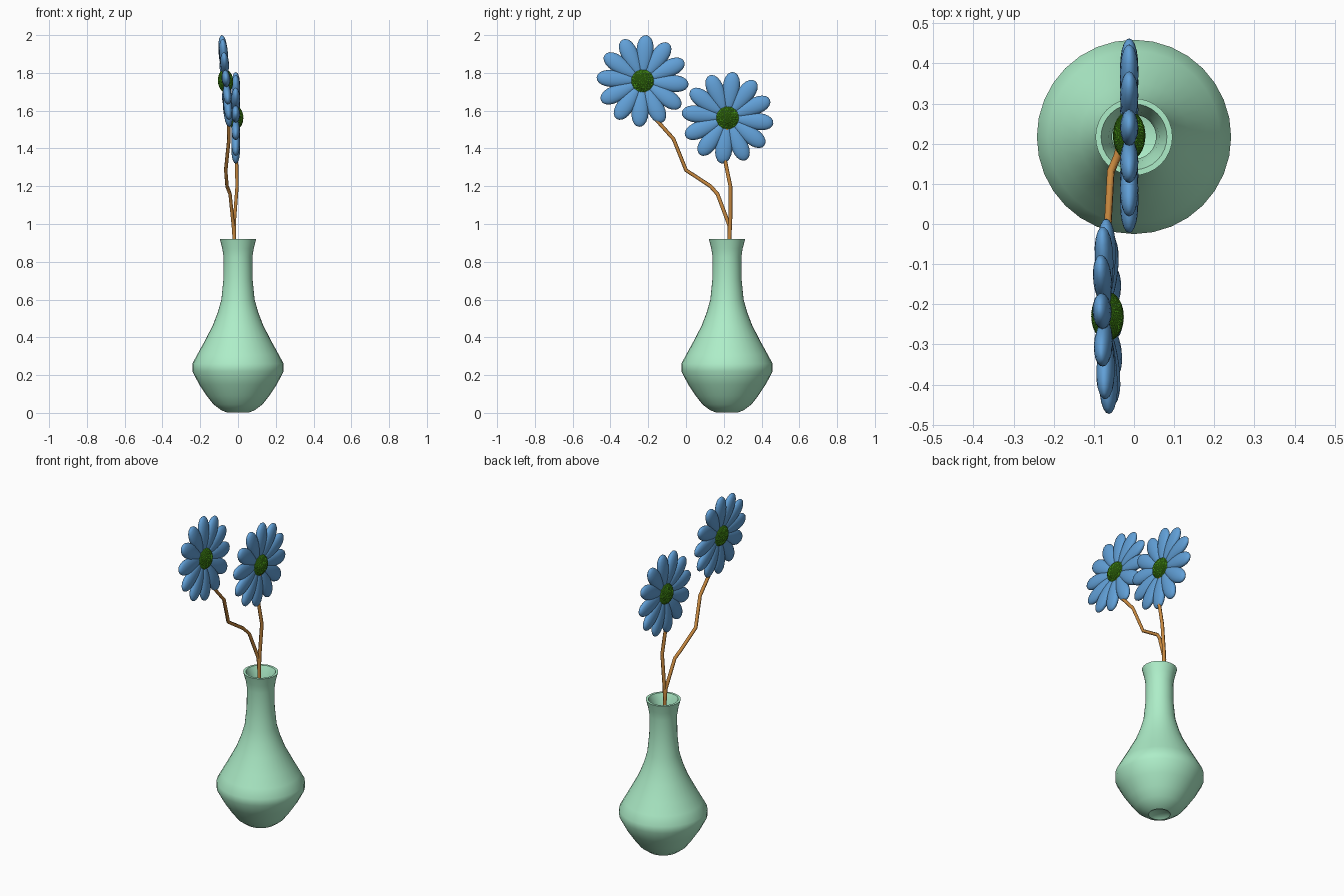
import bpy, bmesh, math
from mathutils import Matrix, Vector

if "Cube" in bpy.data.objects:
    bpy.data.objects.remove(bpy.data.objects["Cube"])


def material(name, rgb):
    m = bpy.data.materials.new(name)
    m.diffuse_color = (*rgb, 1)
    m.use_nodes = True
    m.node_tree.nodes["Principled BSDF"].inputs["Base Color"].default_value = m.diffuse_color
    return m


GLAZE = material("glaze", (0.42, 0.85, 0.58))
BLUE = material("petal_blue", (0.12, 0.35, 0.68))
GREEN = material("seed_green", (0.07, 0.32, 0.01))
BROWN = material("stem_brown", (0.58, 0.25, 0.05))


def finish(name, bm, mat, smooth=True):
    bmesh.ops.recalc_face_normals(bm, faces=bm.faces[:])
    me = bpy.data.meshes.new(name)
    bm.to_mesh(me)
    bm.free()
    me.materials.append(mat)
    for p in me.polygons:
        p.use_smooth = smooth
    ob = bpy.data.objects.new(name, me)
    bpy.context.collection.objects.link(ob)
    return ob


# Vase: closed profile with outer wall, rounded lip and inner wall
def vase(center, segs=32):
    profile = [(0, 0.018), (0.045, 0.014), (0.06, 0.003), (0.09, 0.015), (0.13, 0.045),
               (0.165, 0.09), (0.205, 0.15), (0.242, 0.22), (0.242, 0.26), (0.215, 0.31),
               (0.182, 0.37), (0.135, 0.46), (0.108, 0.53), (0.088, 0.6), (0.077, 0.71),
               (0.076, 0.825), (0.083, 0.87), (0.096, 0.92), (0.082, 0.92), (0.063, 0.87),
               (0.055, 0.82), (0.056, 0.71), (0.066, 0.6), (0.113, 0.46), (0.16, 0.37),
               (0.218, 0.26), (0.218, 0.22), (0.145, 0.1), (0.08, 0.045), (0, 0.035)]
    bm = bmesh.new()
    vs = [bm.verts.new((r, 0, z)) for r, z in profile]
    edges = [bm.edges.new(p) for p in zip(vs, vs[1:])]
    bmesh.ops.spin(bm, geom=vs + edges, cent=(0, 0, 0), axis=(0, 0, 1),
                   angle=math.tau, steps=segs, use_merge=True)
    bmesh.ops.remove_doubles(bm, verts=bm.verts[:], dist=1e-5)
    ob = finish("vase", bm, GLAZE)
    ob.location = center
    bpy.context.view_layer.objects.active = ob
    ob.select_set(True)
    bpy.ops.object.shade_smooth_by_angle(angle=math.radians(50))
    ob.select_set(False)


# Stem: bevelled poly curve
def stem(name, pts):
    cu = bpy.data.curves.new(name, 'CURVE')
    cu.dimensions = '3D'
    cu.bevel_depth = 0.01
    cu.bevel_resolution = 1
    cu.use_fill_caps = True
    sp = cu.splines.new('POLY')
    sp.points.add(len(pts) - 1)
    for p, co in zip(sp.points, pts):
        p.co = (*co, 1)
    cu.materials.append(BROWN)
    bpy.context.collection.objects.link(bpy.data.objects.new(name, cu))


# Flower: ring of puffy teardrop petals around a pebbled seed disc, facing +x
def flower(name, center, tilt, yaw, spin, count=12):
    place = (Matrix.Translation(center) @ Matrix.Rotation(yaw, 4, 'Z')
             @ Matrix.Rotation(tilt, 4, 'Y'))
    bm = bmesh.new()
    for i in range(count):
        new = bmesh.ops.create_uvsphere(bm, u_segments=16, v_segments=12, radius=1)["verts"]
        turn = Matrix.Rotation(spin + i * math.tau / count, 4, 'X')
        for v in new:
            x, y, z = v.co
            taper = 1 + 0.3 * z
            v.co = turn @ Vector((x * 0.022 * taper, y * 0.043 * taper, 0.14 + z * 0.104))
    bm.transform(place)
    finish(name + "_petals", bm, BLUE)

    bm = bmesh.new()
    bmesh.ops.create_icosphere(bm, subdivisions=4, radius=0.06)
    bmesh.ops.poke(bm, faces=bm.faces[:], offset=0.002)
    bm.transform(place @ Matrix.Diagonal((0.66, 1, 1, 1)))
    finish(name + "_seed_disc", bm, GREEN, smooth=False)


vase((0, 0.217, 0))
stem("tall_stem", [(-0.015, 0.23, 0.5), (-0.02, 0.23, 0.92), (-0.025, 0.23, 0.99),
                   (-0.042, 0.167, 1.158), (-0.058, 0.13, 1.2), (-0.065, 0, 1.285),
                   (-0.048, -0.066, 1.45), (-0.05, -0.16, 1.555), (-0.066, -0.235, 1.755)])
stem("short_stem", [(-0.018, 0.23, 0.5), (-0.02, 0.23, 0.92), (-0.018, 0.235, 1.03),
                    (-0.005, 0.235, 1.2), (-0.008, 0.205, 1.345), (-0.01, 0.22, 1.56)])
flower("tall_flower", (-0.066, -0.23, 1.757), -0.08, 0.02, -0.08)
flower("short_flower", (-0.012, 0.22, 1.562), 0.0, 0.0, -0.12)
